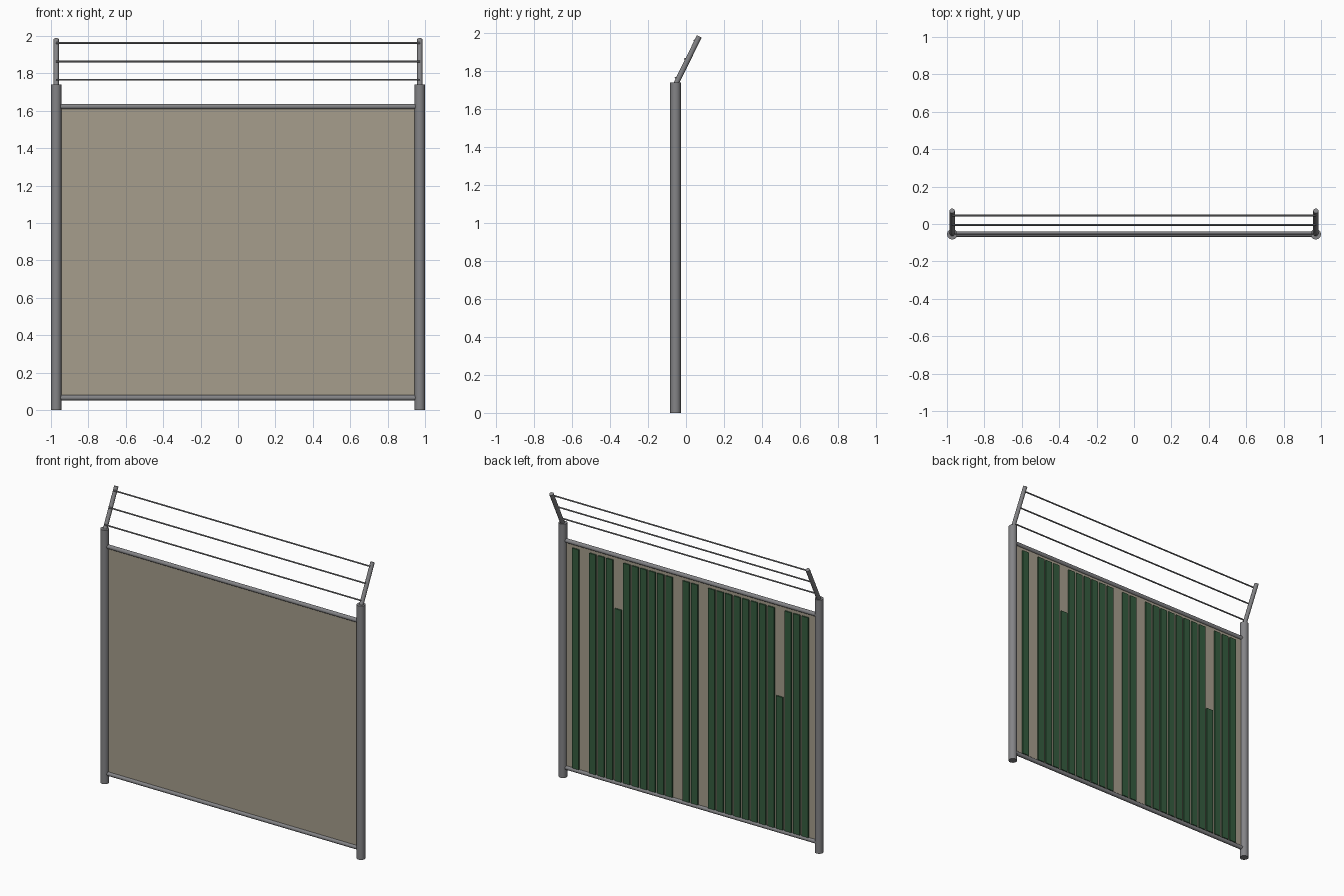
import bpy
from mathutils import Vector

if "Cube" in bpy.data.objects:
    bpy.data.objects.remove(bpy.data.objects["Cube"])

Y = -0.055  # plane of the fence


def material(name, rgb):
    m = bpy.data.materials.new(name)
    m.diffuse_color = (*rgb, 1)
    m.use_nodes = True
    m.node_tree.nodes["Principled BSDF"].inputs["Base Color"].default_value = m.diffuse_color
    return m


metal = material("grey_metal", (0.23, 0.23, 0.24))
mesh_mat = material("mesh_beige", (0.38, 0.34, 0.265))
green = material("slat_green", (0.035, 0.11, 0.05))


def tube(name, a, b, radius, sides=16):
    a, b = Vector(a), Vector(b)
    d = b - a
    bpy.ops.mesh.primitive_cylinder_add(vertices=sides, radius=radius, depth=d.length,
                                        location=(a + b) / 2)
    o = bpy.context.object
    o.rotation_euler = d.to_track_quat('Z', 'Y').to_euler()
    o.name = name
    o.data.materials.append(metal)
    bpy.ops.object.shade_smooth_by_angle()
    return o


def box(name, centre, size, mat):
    bpy.ops.mesh.primitive_cube_add(size=1, location=centre)
    o = bpy.context.object
    o.name = name
    o.scale = size
    bpy.ops.object.transform_apply(location=False, rotation=False, scale=True)
    o.data.materials.append(mat)
    return o


# posts with angled arms on top
for side, s in (("left", -1), ("right", 1)):
    x = s * 0.972
    tube(f"{side}_post", (x, Y, 0), (x, Y, 1.74), 0.028)
    tube(f"{side}_arm", (x, -0.052, 1.735), (x, 0.07, 1.983), 0.014)

# horizontal rails
for name, z in (("bottom_rail", 0.066), ("top_rail", 1.623)):
    tube(name, (-0.965, Y, z), (0.965, Y, z), 0.014)

# wires strung along the front of the arms
for i, (y, z) in enumerate(((-0.055, 1.766), (-0.005, 1.864), (0.045, 1.962))):
    tube(f"wire_{i + 1}", (-0.972, y, z), (0.972, y, z), 0.005, 8)

# mesh panel
box("mesh_panel", (0, Y, 0.845), (1.91, 0.003, 1.55), mesh_mat)

# privacy slats on the back, some missing and some broken short
missing = {1, 12, 15}
short = {5: 1.26, 24: 0.99}
bottom = 0.08
for i in range(28):
    if i in missing:
        continue
    top = short.get(i, 1.588)
    box(f"slat_{i + 1}", (0.87 - i * 1.74 / 27, Y + 0.006, (top + bottom) / 2),
        (0.05, 0.009, top - bottom), green)
